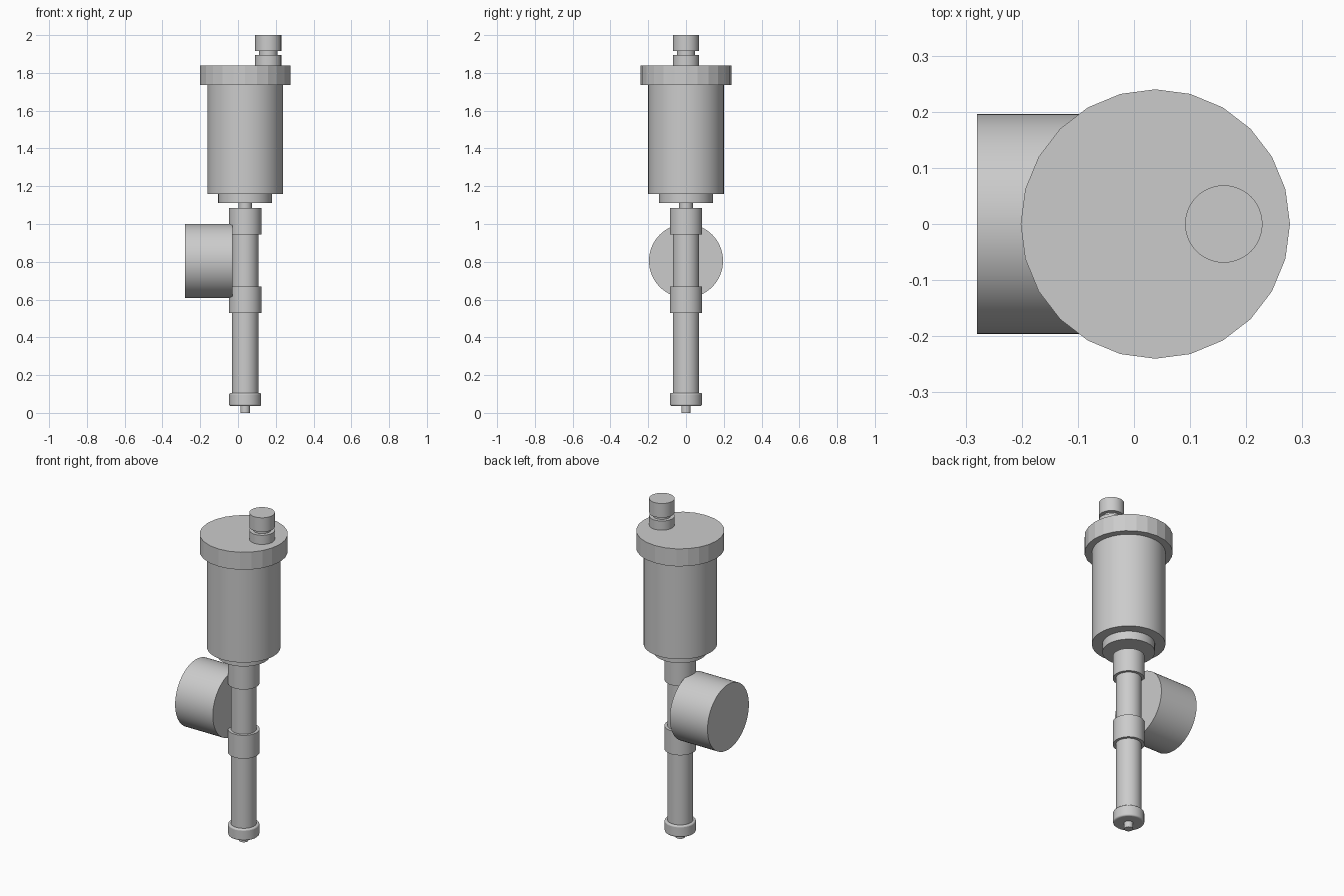
import bpy
import math

if "Cube" in bpy.data.objects:
    bpy.data.objects.remove(bpy.data.objects["Cube"], do_unlink=True)

AXIS_X = 0.038

grey = bpy.data.materials.new("light_grey")
grey.use_nodes = True
grey.diffuse_color = (0.6, 0.6, 0.6, 1)
grey.node_tree.nodes["Principled BSDF"].inputs["Base Color"].default_value = grey.diffuse_color


def cylinder(name, radius, low, high, x=AXIS_X, sides=48, smooth=True):
    """Upright closed cylinder between two heights."""
    bpy.ops.mesh.primitive_cylinder_add(
        vertices=sides, radius=radius, depth=high - low,
        location=(x, 0, (low + high) / 2), rotation=(0, 0, math.pi / 2))
    obj = bpy.context.object
    obj.name = name
    obj.data.materials.append(grey)
    if smooth:
        bpy.ops.object.shade_smooth_by_angle(angle=math.radians(35))
    return obj


# Float chamber with faceted lid
cylinder("chamber_lid", 0.24, 1.735, 1.84, sides=24, smooth=False)
cylinder("chamber_body", 0.20, 1.16, 1.735)
cylinder("chamber_base", 0.143, 1.11, 1.16)
cylinder("chamber_neck", 0.036, 1.08, 1.11)

# Off-centre vent valve on the lid
cylinder("vent_seat", 0.069, 1.84, 1.895, x=0.16)
cylinder("vent_neck", 0.048, 1.895, 1.915, x=0.16)
cylinder("vent_cap", 0.069, 1.915, 2.0, x=0.16)

# Main pipe with couplings
cylinder("main_pipe", 0.07, 0.06, 1.0)
cylinder("upper_coupling", 0.086, 0.945, 1.085)
cylinder("lower_coupling", 0.086, 0.53, 0.67)

# Rounded bottom cap and drain stem
cap = cylinder("bottom_cap", 0.085, 0.037, 0.105, smooth=False)
bevel = cap.modifiers.new("rounded_edge", "BEVEL")
bevel.width = 0.008
bevel.segments = 3
bpy.ops.object.shade_smooth_by_angle(angle=math.radians(35))
cylinder("drain_stem", 0.025, 0.0, 0.04, sides=24)

# Side drum lying along x
drum = cylinder("side_drum", 0.196, -0.125, 0.125, x=-0.155, sides=64)
drum.rotation_euler = (0, math.pi / 2, 0)
drum.location.z = 0.805
